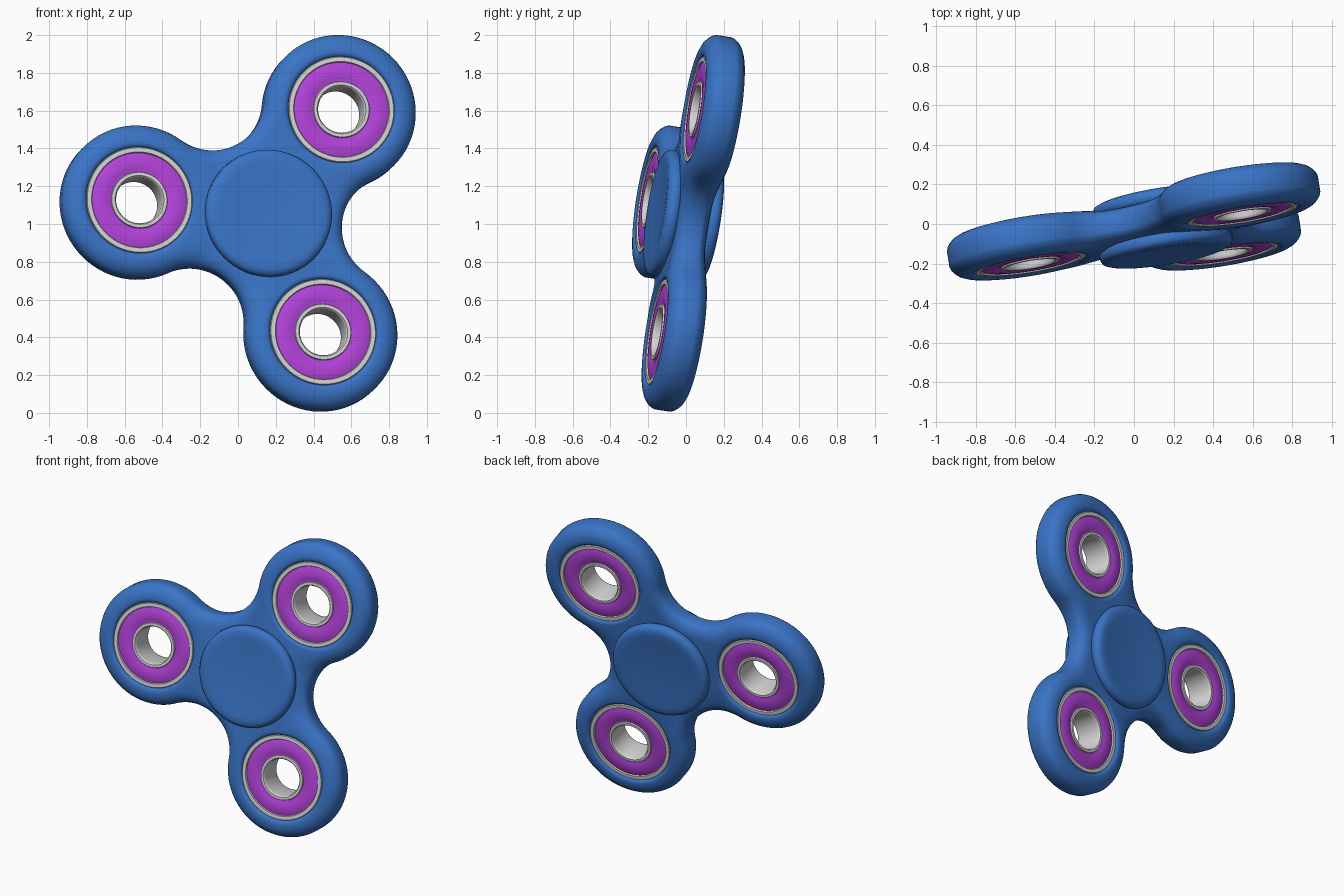
import bpy
import bmesh
from math import cos, sin, pi, radians
from mathutils import Vector, Matrix

cube = bpy.data.objects.get("Cube")
if cube:
    bpy.data.objects.remove(cube, do_unlink=True)

ARM = 0.692          # hub centre to bearing centre
LOBE = 0.407         # outer radius of a lobe
HOLE = 0.284         # bearing seat radius

# Tilted frame: local z is the spinner's axis, local x runs along the first arm
axis = Vector((0.16, -0.975, 0.153)).normalized()
arm = Vector((-0.68, -0.1, 0.073))
arm = (arm - axis * arm.dot(axis)).normalized()
side = axis.cross(arm)
FRAME = Matrix.Translation((0.144, -0.012, 1.04)) @ Matrix((arm, side, axis)).transposed().to_4x4()


def material(name, rgb):
    mat = bpy.data.materials.new(name)
    mat.use_nodes = True
    mat.diffuse_color = (*rgb, 1)
    bsdf = next(n for n in mat.node_tree.nodes if n.type == 'BSDF_PRINCIPLED')
    bsdf.inputs["Base Color"].default_value = (*rgb, 1)
    bsdf.inputs["Roughness"].default_value = 0.5
    return mat


blue = material("blue plastic", (0.042, 0.175, 0.57))
purple = material("purple shield", (0.45, 0.055, 0.70))
silver = material("silver metal", (0.66, 0.66, 0.66))


def polar(radius, angle, centre=(0, 0)):
    return centre[0] + radius * cos(angle), centre[1] + radius * sin(angle)


ARM_ANGLES = [i * 2 * pi / 3 for i in range(3)]
CENTRES = [polar(ARM, a) for a in ARM_ANGLES]


def finish(bm, name, mats, matrix, angle=40):
    bmesh.ops.recalc_face_normals(bm, faces=bm.faces)
    mesh = bpy.data.meshes.new(name)
    bm.to_mesh(mesh)
    bm.free()
    for m in mats:
        mesh.materials.append(m)
    obj = bpy.data.objects.new(name, mesh)
    bpy.context.collection.objects.link(obj)
    obj.matrix_world = matrix
    bpy.ops.object.select_all(action='DESELECT')
    obj.select_set(True)
    bpy.context.view_layer.objects.active = obj
    bpy.ops.object.shade_smooth_by_angle(angle=radians(angle))
    return obj


def ring(bm, points, z):
    return [bm.verts.new((x, y, z)) for x, y in points]


def loop_edges(bm, verts):
    return [bm.edges.get((a, b)) or bm.edges.new((a, b))
            for a, b in zip(verts, verts[1:] + verts[:1])]


def bridge(bm, low, high):
    n = len(low)
    for i in range(n):
        j = (i + 1) % n
        bm.faces.new((low[i], low[j], high[j], high[i]))


def circle(radius, centre=(0, 0), n=64):
    return [polar(radius, i * 2 * pi / n, centre) for i in range(n)]


def outline(inset):
    """Three lobes joined by tangent fillets, moved inward by inset."""
    points = []
    for a, c in zip(ARM_ANGLES, CENTRES):
        for i in range(49):
            points.append(polar(LOBE - inset, a + radians(-120 + 5 * i), c))
        fillet = polar(ARM, a + pi / 3)
        for i in range(1, 24):
            points.append(polar(ARM - LOBE + inset, a - pi / 3 - radians(5 * i), fillet))
    return points


def lathe(bm, profile, n=64):
    """Revolve (radius, height, material) points about local z."""
    rings = []
    for r, z, m in profile:
        rings.append(ring(bm, circle(r, n=n), z))
        if len(rings) > 1:
            before = set(bm.faces)
            bridge(bm, rings[-2], rings[-1])
            for f in set(bm.faces) - before:
                f.material_index = m
    return rings


# Body: rounded rim, flat cheeks and three bearing seats
bm = bmesh.new()
half = [(0, 0.045), (0.006, 0.062), (0.018, 0.078), (0.036, 0.092), (0.06, 0.1), (0.085, 0.103)]
rim = [(k, -z) for k, z in reversed(half)] + half
loops = [ring(bm, outline(k), z) for k, z in rim]
for low, high in zip(loops, loops[1:]):
    bridge(bm, low, high)

seats = {}
for sign, border in ((-1, loops[0]), (1, loops[-1])):
    edges = loop_edges(bm, border)
    hub = ring(bm, circle(0.25), sign * 0.103)
    edges += loop_edges(bm, hub)
    lips = []
    for i, c in enumerate(CENTRES):
        lip = ring(bm, circle(0.308, c), sign * 0.103)
        edges += loop_edges(bm, lip)
        lips.append(lip)
    bmesh.ops.triangle_fill(bm, use_beauty=True, edges=edges, normal=(0, 0, 1))
    bm.faces.new(hub)
    for i, (lip, c) in enumerate(zip(lips, CENTRES)):
        mid = ring(bm, circle(0.294, c), sign * 0.1)
        seat = ring(bm, circle(HOLE, c), sign * 0.088)
        bridge(bm, lip, mid)
        bridge(bm, mid, seat)
        seats[sign, i] = seat
for i in range(3):
    bridge(bm, seats[-1, i], seats[1, i])

# Thin the necks and hub slightly
for v in bm.verts:
    d = min((v.co.xy - Vector(c)).length for c in CENTRES)
    t = max(0, min(1, (d - 0.32) / 0.16))
    v.co.z *= 1 - 0.18 * t * t * (3 - 2 * t)
finish(bm, "body", [blue], FRAME, 50)

# Bearings: silver races with a domed purple shield, open through the middle
face = [(HOLE, 0.06, 0), (HOLE, 0.09, 0), (0.28, 0.095, 0), (0.257, 0.095, 0),
        (0.253, 0.086, 0), (0.248, 0.087, 1), (0.235, 0.092, 1), (0.2, 0.095, 1),
        (0.168, 0.092, 1), (0.155, 0.086, 1), (0.151, 0.087, 1), (0.148, 0.096, 0),
        (0.131, 0.096, 0), (0.125, 0.09, 0), (0.123, 0.08, 0)]
for i, c in enumerate(CENTRES):
    bm = bmesh.new()
    front = lathe(bm, face)
    back = lathe(bm, [(r, -z, m) for r, z, m in face])
    bridge(bm, front[-1], back[-1])
    finish(bm, f"bearing_{i + 1}", [silver, purple],
           FRAME @ Matrix.Translation((*c, 0)))

# Dished finger caps on both sides of the hub
cap = [(0.31, 0.07, 0), (0.332, 0.085, 0), (0.34, 0.105, 0), (0.338, 0.125, 0),
       (0.328, 0.141, 0), (0.305, 0.15, 0), (0.27, 0.15, 0), (0.2, 0.144, 0),
       (0.1, 0.139, 0), (0.03, 0.138, 0)]
for name, sign in (("front_cap", 1), ("back_cap", -1)):
    bm = bmesh.new()
    rings = lathe(bm, [(r, sign * z, m) for r, z, m in cap])
    bm.faces.new(rings[-1])
    bm.faces.new(rings[0])
    finish(bm, name, [blue], FRAME, 60)
